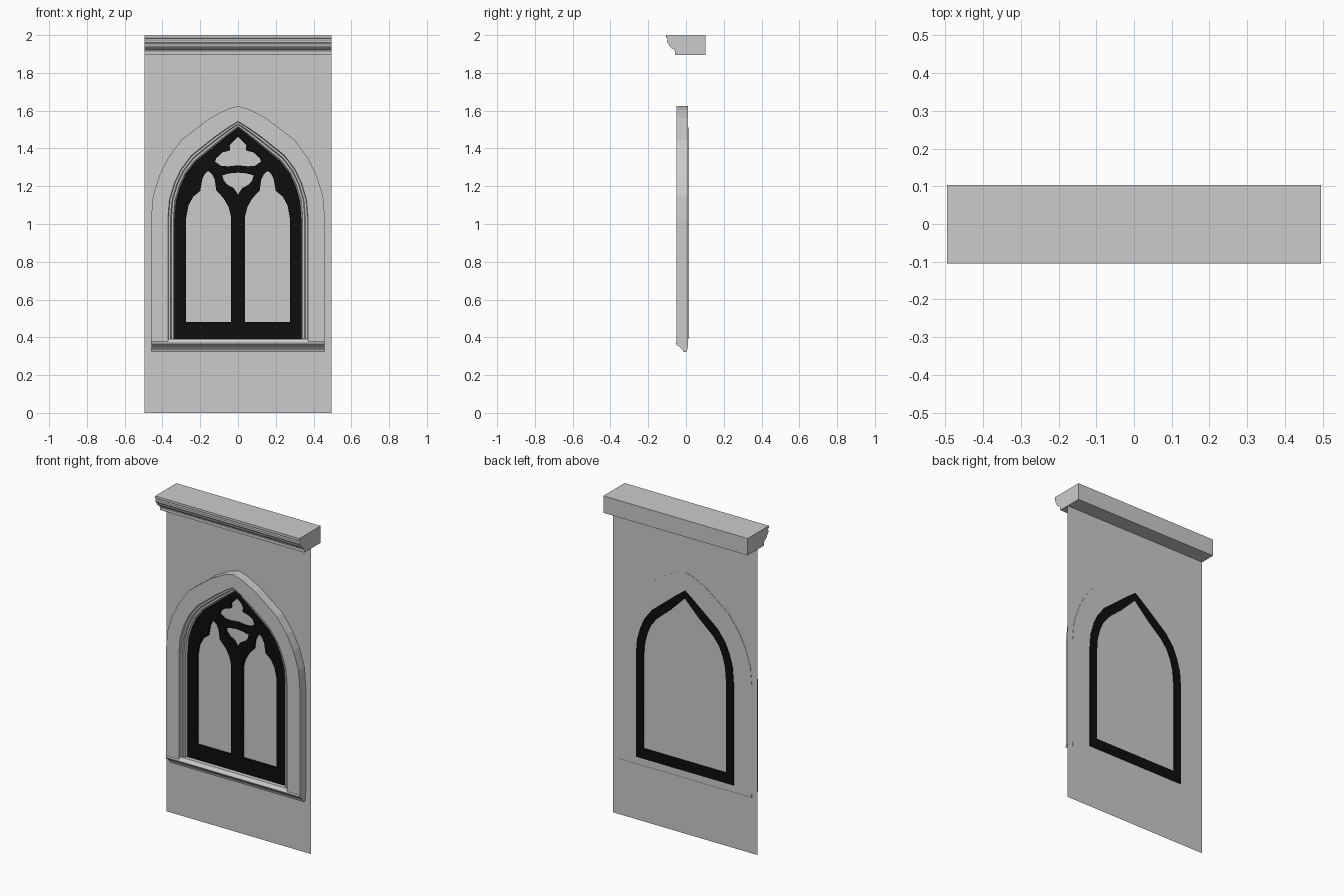
import bpy, bmesh

if "Cube" in bpy.data.objects:
    bpy.data.objects.remove(bpy.data.objects["Cube"])

black = bpy.data.materials.new("black_frame")
black.diffuse_color = (0.004, 0.004, 0.004, 1)
black.use_nodes = True
black.node_tree.nodes["Principled BSDF"].inputs["Base Color"].default_value = black.diffuse_color


def mesh_object(name, verts, faces):
    me = bpy.data.meshes.new(name)
    me.from_pydata(verts, [], faces)
    bm = bmesh.new()
    bm.from_mesh(me)
    bmesh.ops.recalc_face_normals(bm, faces=bm.faces)
    bm.to_mesh(me)
    bm.free()
    ob = bpy.data.objects.new(name, me)
    bpy.context.collection.objects.link(ob)
    return ob


def extrude_x(name, profile, half):
    """Run a (y, z) profile along x."""
    n = len(profile)
    verts = [(s * half, y, z) for s in (-1, 1) for y, z in profile]
    faces = [(i, (i + 1) % n, n + (i + 1) % n, n + i) for i in range(n)]
    faces += [tuple(range(n)), tuple(range(n, 2 * n))]
    return mesh_object(name, verts, faces)


def plate(name, loops, y0, y1):
    """Flat plate from (x, z) loops; inner loops become holes."""
    cu = bpy.data.curves.new(name, 'CURVE')
    cu.dimensions = '2D'
    cu.fill_mode = 'BOTH'
    cu.extrude = (y1 - y0) / 2
    for loop in loops:
        sp = cu.splines.new('POLY')
        sp.points.add(len(loop) - 1)
        for p, (x, z) in zip(sp.points, loop):
            p.co = (x, z, 0, 1)
        sp.use_cyclic_u = True
    cu.materials.append(black)
    ob = bpy.data.objects.new(name, cu)
    ob.rotation_euler.x = 1.5707963
    ob.location.y = (y0 + y1) / 2
    bpy.context.collection.objects.link(ob)
    bpy.ops.object.select_all(action='DESELECT')
    ob.select_set(True)
    bpy.context.view_layer.objects.active = ob
    bpy.ops.object.convert(target='MESH')


def mirrored(half):
    """Complete a right-half outline whose ends may sit on x = 0."""
    return half + [(-x, z) for x, z in reversed(half) if x > 0]


# Right halves of the pointed arch: opening and outer edge of the surround
INNER = [(.335, 1.03), (.328, 1.12), (.305, 1.2), (.275, 1.265),
         (.225, 1.33), (.115, 1.42), (.05, 1.472), (0, 1.51)]
OUTER = [(.46, 1.03), (.45, 1.15), (.415, 1.26), (.37, 1.35),
         (.30, 1.445), (.15, 1.56), (.06, 1.607), (0, 1.625)]


def arch(t, bottom):
    half = [(a + (c - a) * t, b + (d - b) * t)
            for (a, b), (c, d) in zip(INNER, OUTER)]
    return mirrored([(half[0][0], bottom)] + half)


# Wall panel
mesh_object("wall", [(-.495, .008, 0), (.495, .008, 0),
                     (.495, .008, 1.9), (-.495, .008, 1.9)], [(0, 1, 2, 3)])

# Cornice
extrude_x("cornice", [(.103, 1.895), (.103, 2), (-.105, 2), (-.105, 1.985),
                      (-.094, 1.982), (-.1, 1.974), (-.1, 1.962), (-.092, 1.953),
                      (-.087, 1.94), (-.075, 1.93), (-.062, 1.922),
                      (-.057, 1.91), (-.057, 1.895)], .495)

# Sill
extrude_x("sill", [(.01, .39), (-.04, .39), (-.055, .37), (-.053, .362),
                   (-.04, .354), (-.028, .345), (-.018, .334),
                   (-.014, .322), (.003, .322), (.01, .35)], .458)

# Arched stone surround: stepped section swept round the arch
section = [(1, .01), (1, -.05), (.29, -.05), (.26, -.036), (.18, -.036),
           (.14, -.026), (.06, -.026), (0, -.012), (0, .01)]
rings = [arch(t, .37) for t, y in section]
n, m = len(rings[0]), len(section)
verts = [(x, y, z) for ring, (t, y) in zip(rings, section) for x, z in ring]
faces = [(k * n + i, k * n + i + 1, (k + 1) % m * n + i + 1, (k + 1) % m * n + i)
         for k in range(m) for i in range(n - 1)]
faces += [tuple(k * n for k in range(m)), tuple(k * n + n - 1 for k in range(m))]
mesh_object("arch_surround", verts, faces)

# Tracery with two lancets, a spandrel and a trefoil
lancet = [(.037, .48), (.275, .48), (.275, 1.03), (.262, 1.1), (.237, 1.145),
          (.2, 1.175), (.19, 1.235), (.176, 1.265), (.158, 1.281), (.138, 1.265),
          (.123, 1.235), (.115, 1.178), (.075, 1.135), (.05, 1.09), (.037, 1.04)]
spandrel = mirrored([(0, 1.155), (.022, 1.19), (.055, 1.207), (.075, 1.23),
                     (.083, 1.258), (.045, 1.268), (0, 1.272)])
trefoil = mirrored([(0, 1.311), (.05, 1.305), (.09, 1.308), (.122, 1.33),
                    (.112, 1.36), (.085, 1.378), (.042, 1.39),
                    (.044, 1.415), (.035, 1.437), (0, 1.467)])
plate("tracery", [arch(0, .39), lancet, [(-x, z) for x, z in lancet],
                  spandrel, trefoil], -.015, .004)

# Rear ring of the window frame
plate("rear_frame", [arch(0, .39), arch(-.42, .455)], .004, .013)
